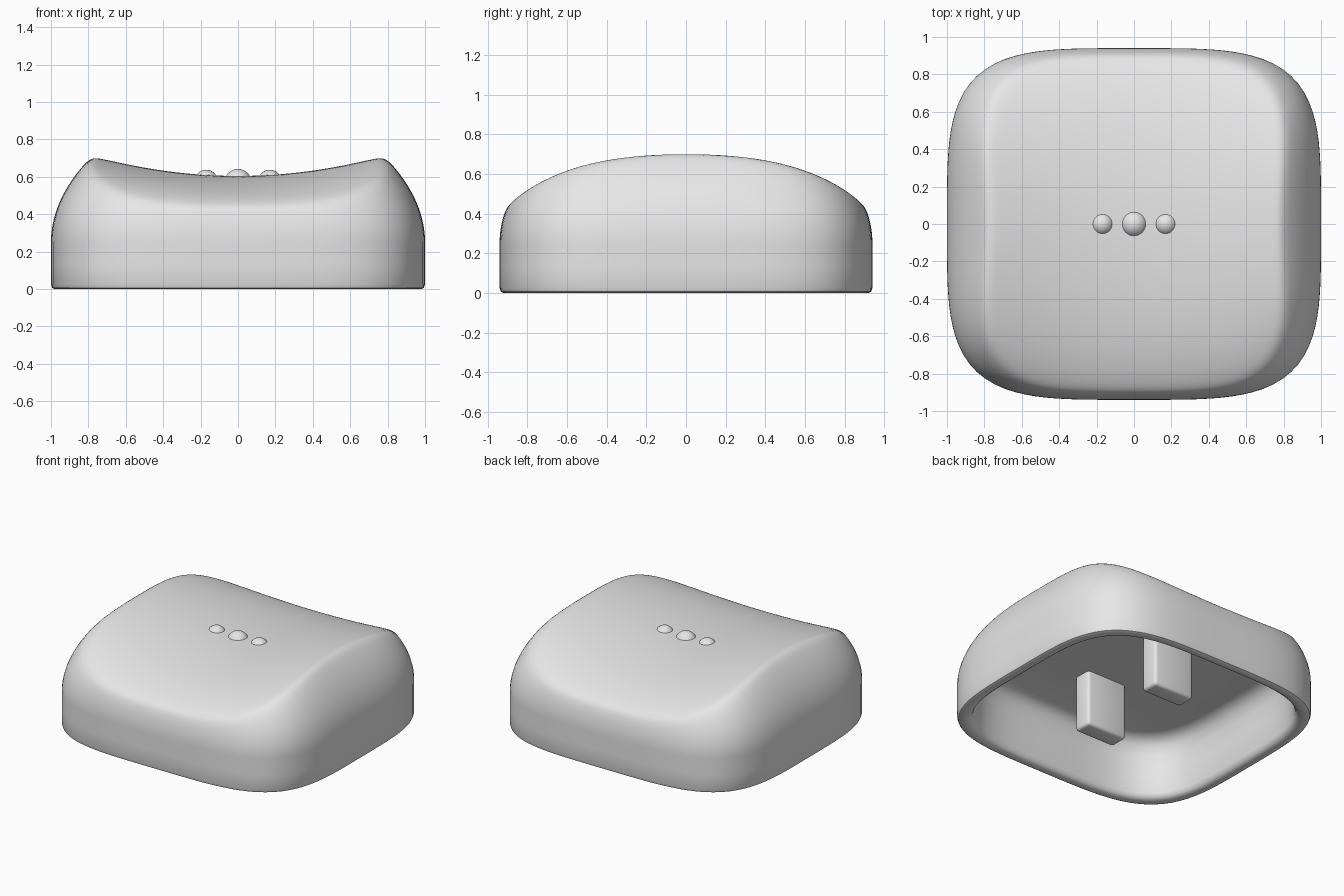
import bpy, bmesh, math

if "Cube" in bpy.data.objects:
    bpy.data.objects.remove(bpy.data.objects["Cube"], do_unlink=True)

HALF_X, HALF_Y, SIDES, STEPS = 1.0, 0.94, 128, 56
WALL_TOP, CEILING = 0.25, 0.42

grey = bpy.data.materials.new("light_grey")
grey.use_nodes = True
grey.diffuse_color = (0.8, 0.8, 0.8, 1)
grey.node_tree.nodes["Principled BSDF"].inputs["Base Color"].default_value = (0.8, 0.8, 0.8, 1)


def finish(name, bm, angle=40):
    bmesh.ops.recalc_face_normals(bm, faces=bm.faces)
    mesh = bpy.data.meshes.new(name)
    bm.to_mesh(mesh)
    bm.free()
    mesh.materials.append(grey)
    obj = bpy.data.objects.new(name, mesh)
    bpy.context.collection.objects.link(obj)
    bpy.ops.object.select_all(action='DESELECT')
    obj.select_set(True)
    bpy.context.view_layer.objects.active = obj
    bpy.ops.object.shade_smooth_by_angle(angle=math.radians(angle))
    return obj


def outline(scale):
    """Rounded-square plan, scaled about the centre."""
    for i in range(SIDES):
        c, s = math.cos(math.tau * i / SIDES), math.sin(math.tau * i / SIDES)
        r = scale / (c ** 4 + s ** 4) ** 0.25
        yield HALF_X * r * c, HALF_Y * r * s


def top_height(x, y):
    """Dish across x that falls away toward front and back."""
    fall = (0.28 + 0.22 * x * x) * (1 - math.sqrt(1 - y * y))
    return 0.605 + 0.18 * x * x - fall


def soft_min(a, b, k=0.04):
    return (a + b - math.hypot(a - b, k)) / 2


# Cap shell: hollow inside, rounded rim, outer wall, dished top
bm = bmesh.new()
rings = []
shell = [(0.4, CEILING), (0.78, CEILING), (0.83, 0.41), (0.87, 0.37), (0.89, 0.3),
         (0.9, 0.2), (0.91, 0.04), (0.92, 0.015), (0.94, 0), (0.98, 0),
         (0.993, 0.006), (1, 0.025), (1, 0.13)]
for scale, z in shell:
    rings.append([bm.verts.new((x, y, z)) for x, y in outline(scale)])
for i in range(STEPS):
    u = i / STEPS
    rings.append([bm.verts.new((x, y, soft_min(top_height(x, y), WALL_TOP + u)))
                  for x, y in outline(1 - u * u)])
for low, high in zip(rings, rings[1:]):
    for i in range(SIDES):
        j = (i + 1) % SIDES
        bm.faces.new((low[i], low[j], high[j], high[i]))
bm.faces.new(rings[0])
peak = bm.verts.new((0, 0, top_height(0, 0)))
for i in range(SIDES):
    bm.faces.new((rings[-1][i], rings[-1][(i + 1) % SIDES], peak))
finish("cap_shell", bm)

# Two mounting prongs under the ceiling
for name, side in (("front_prong", -1), ("back_prong", 1)):
    bm = bmesh.new()
    bmesh.ops.create_cube(bm, size=1)
    bmesh.ops.scale(bm, vec=(0.32, 0.135, 0.43), verts=bm.verts)
    bmesh.ops.translate(bm, vec=(0, side * 0.34, 0.235), verts=bm.verts)
    bmesh.ops.bevel(bm, geom=bm.edges[:], offset=0.022, segments=3, profile=0.5, affect='EDGES')
    finish(name, bm)

# Three touch bumps along the middle of the dish
for name, x, radius, z in (("right_bump", -0.17, 0.0615, 0.576),
                           ("middle_bump", 0, 0.072, 0.57),
                           ("left_bump", 0.17, 0.0615, 0.576)):
    bm = bmesh.new()
    bmesh.ops.create_uvsphere(bm, u_segments=32, v_segments=16, radius=radius)
    bmesh.ops.translate(bm, vec=(x, 0, z), verts=bm.verts)
    finish(name, bm)
